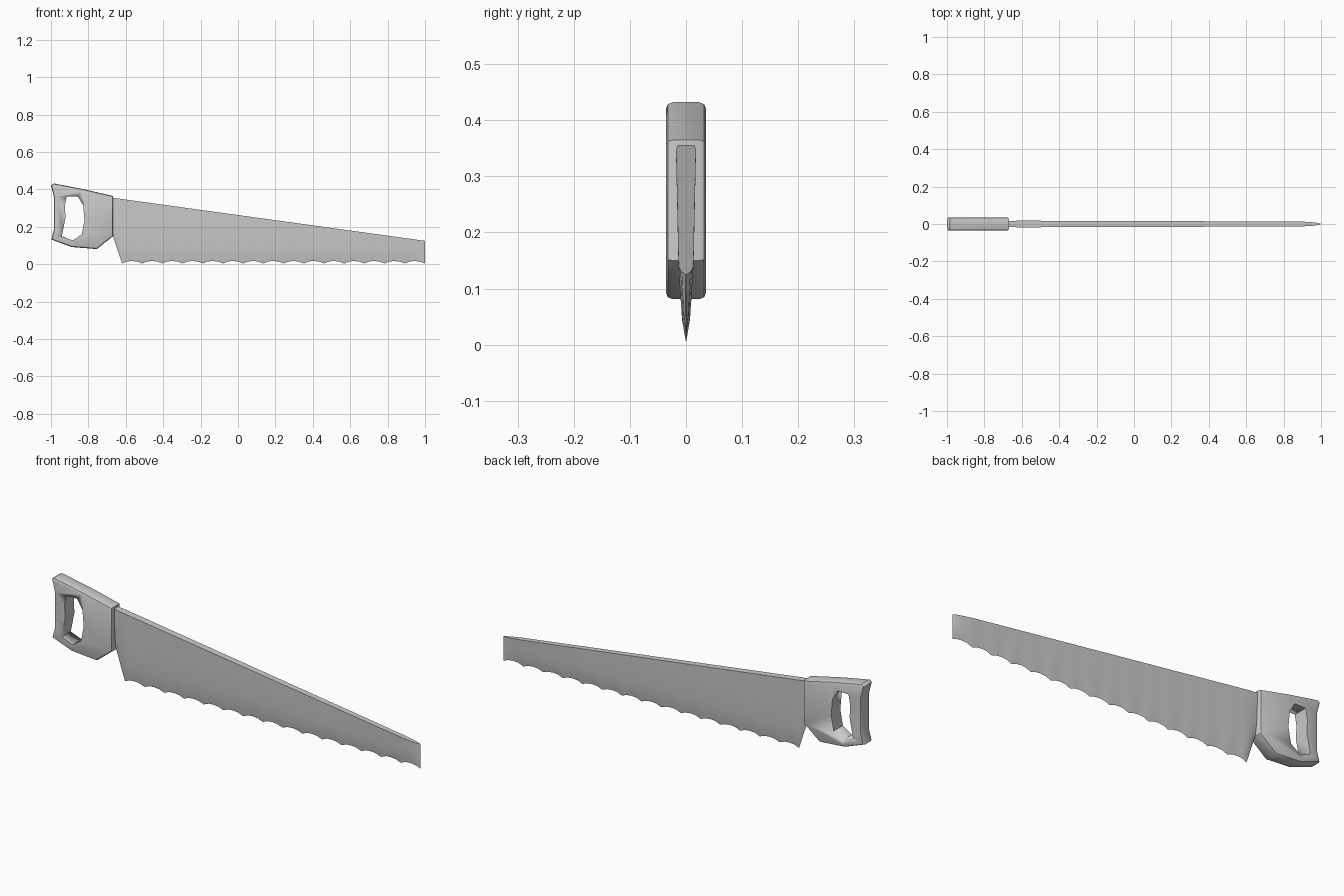
import bpy, bmesh, math

if "Cube" in bpy.data.objects:
    bpy.data.objects.remove(bpy.data.objects["Cube"])


def finish(bm, name, angle=30):
    bmesh.ops.recalc_face_normals(bm, faces=bm.faces)
    me = bpy.data.meshes.new(name)
    bm.to_mesh(me)
    bm.free()
    ob = bpy.data.objects.new(name, me)
    bpy.context.collection.objects.link(ob)
    bpy.ops.object.select_all(action='DESELECT')
    ob.select_set(True)
    bpy.context.view_layer.objects.active = ob
    bpy.ops.object.shade_smooth_by_angle(angle=math.radians(angle))
    return ob


def prism(points, half):
    bm = bmesh.new()
    front = [bm.verts.new((x, -half, z)) for x, z in points]
    back = [bm.verts.new((x, half, z)) for x, z in points]
    bm.faces.new(front)
    bm.faces.new(back[::-1])
    for i in range(len(points)):
        j = (i + 1) % len(points)
        bm.faces.new((front[i], back[i], back[j], front[j]))
    bmesh.ops.recalc_face_normals(bm, faces=bm.faces)
    return bm


def lerp_table(table, v):
    for (a, fa), (b, fb) in zip(table, table[1:]):
        if v <= b:
            return fa + (fb - fa) * max(0, v - a) / (b - a)
    return table[-1][1]


# Handle: rounded slab with a finger hole
outline = [(-1.0, .422), (-.985, .432), (-.83, .402), (-.668, .365), (-.668, .15),
           (-.755, .081), (-.89, .092), (-.998, .132), (-.984, .185), (-.984, .36)]
hole = [(-.916, .363), (-.857, .363), (-.828, .315), (-.821, .235), (-.835, .16),
        (-.883, .127), (-.942, .15), (-.922, .25), (-.926, .31)]
bm = prism(outline, .036)
rim = [e for e in bm.edges if abs(e.verts[0].co.y - e.verts[1].co.y) < 1e-6]
bmesh.ops.bevel(bm, geom=rim, offset=.012, segments=2, profile=.5, affect='EDGES')
handle = finish(bm, "handle", 40)
cutter = finish(prism(hole, .1), "finger_hole_cutter")
cutter.hide_render = True
mod = handle.modifiers.new("finger_hole", 'BOOLEAN')
mod.object = cutter
mod.solver = 'EXACT'
bpy.context.view_layer.objects.active = handle
bpy.ops.object.modifier_apply(modifier=mod.name)
bpy.data.objects.remove(cutter)

# Blade: columns along x, thick at the spine and ground to a wavy sharp edge
columns = [(-.69, .17), (-.668, .15), (-.645, .08)]
teeth, wave = 15, (0, .011, .013, .010)
step = 1.62 / (teeth * 4)
columns += [(-.62 + i * step, .004 + wave[i % 4]) for i in range(teeth * 4 + 1)]
thickness = [(0, 0), (.04, .007), (.09, .0105), (.14, .0135), (.35, .018)]
rows = (.1, .22, .4, .65, 1)
bm = bmesh.new()
rings = []
for x, low in columns:
    top = .355 - (x + .668) * .23 / 1.668
    tip = max(0, (x - .88) / .12)
    taper = math.sqrt(max(.004, 1 - tip ** 2))
    side = []
    for r in rows:
        d = (top - low) * r
        side.append((lerp_table(thickness, d) * taper, low + d))
    ring = [bm.verts.new((x, 0, low))]
    ring += [bm.verts.new((x, -w, z)) for w, z in side]
    ring += [bm.verts.new((x, w, z)) for w, z in reversed(side)]
    rings.append(ring)
for a, b in zip(rings, rings[1:]):
    for i in range(len(a)):
        j = (i + 1) % len(a)
        bm.faces.new((a[i], a[j], b[j], b[i]))
bm.faces.new(rings[0])
bm.faces.new(rings[-1][::-1])
finish(bm, "blade", 35)
